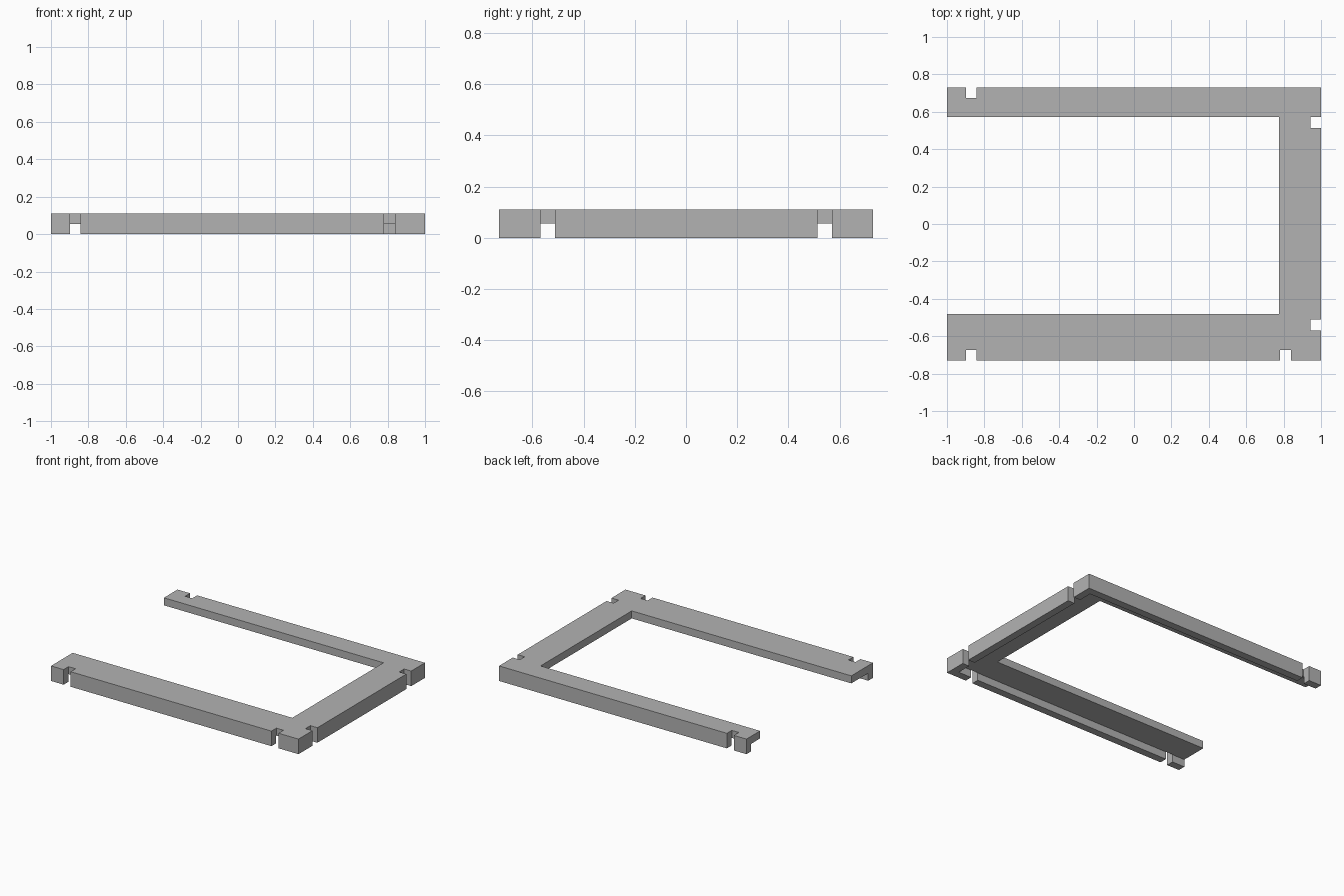
import bpy
import bmesh
from mathutils import Vector

cube = bpy.data.objects.get("Cube")
if cube:
    bpy.data.objects.remove(cube, do_unlink=True)

HALF_X, HALF_Y, TOP = 1.0, 0.73, 0.11
LIP = 0.055      # lip thickness and underside recess height
SLOT = 0.057     # notch width and depth

grey = bpy.data.materials.new("plain grey")
grey.use_nodes = True
colour = (0.45, 0.45, 0.45, 1)
grey.diffuse_color = colour
grey.node_tree.nodes["Principled BSDF"].inputs["Base Color"].default_value = colour


def prism(name, outline, bottom, top):
    """Extrude a flat outline between two heights."""
    bm = bmesh.new()
    face = bm.faces.new([bm.verts.new((x, y, bottom)) for x, y in outline])
    grown = bmesh.ops.extrude_face_region(bm, geom=[face])
    verts = [v for v in grown["geom"] if isinstance(v, bmesh.types.BMVert)]
    bmesh.ops.translate(bm, verts=verts, vec=Vector((0, 0, top - bottom)))
    bmesh.ops.recalc_face_normals(bm, faces=bm.faces)
    mesh = bpy.data.meshes.new(name)
    bm.to_mesh(mesh)
    bm.free()
    mesh.materials.append(grey)
    obj = bpy.data.objects.new(name, mesh)
    bpy.context.collection.objects.link(obj)
    return obj


def box(name, x0, x1, y0, y1, bottom, top):
    return prism(name, [(x0, y0), (x1, y0), (x1, y1), (x0, y1)], bottom, top)


def cut(target, cutter):
    """Subtract a cutter and discard it."""
    cutter.hide_render = True
    mod = target.modifiers.new(cutter.name, "BOOLEAN")
    mod.operation, mod.solver, mod.object = "DIFFERENCE", "EXACT", cutter
    bpy.context.view_layer.objects.active = target
    bpy.ops.object.modifier_apply(modifier=mod.name)
    bpy.data.objects.remove(cutter, do_unlink=True)


# U-shaped frame, open at one end
frame = prism("frame", [
    (-HALF_X, -HALF_Y), (HALF_X, -HALF_Y), (HALF_X, HALF_Y), (-HALF_X, HALF_Y),
    (-HALF_X, 0.573), (0.775, 0.573), (0.775, -0.48), (-HALF_X, -0.48)], 0, TOP)

# Underside recess, leaving a lip along the three outer edges
cut(frame, box("recess", -1.2, HALF_X - LIP, LIP - HALF_Y, HALF_Y - LIP, -0.1, LIP))

# Notches through the lip: front pair, back single, side pair
for x, side in ((-0.87, -1), (0.81, -1), (-0.87, 1)):
    y0, y1 = sorted((side * (HALF_Y - SLOT), side * (HALF_Y + 0.1)))
    cut(frame, box("notch", x - SLOT / 2, x + SLOT / 2, y0, y1, -0.1, 0.2))
for y in (-0.54, 0.543):
    cut(frame, box("notch", HALF_X - SLOT, 1.1, y - SLOT / 2, y + SLOT / 2, -0.1, 0.2))
